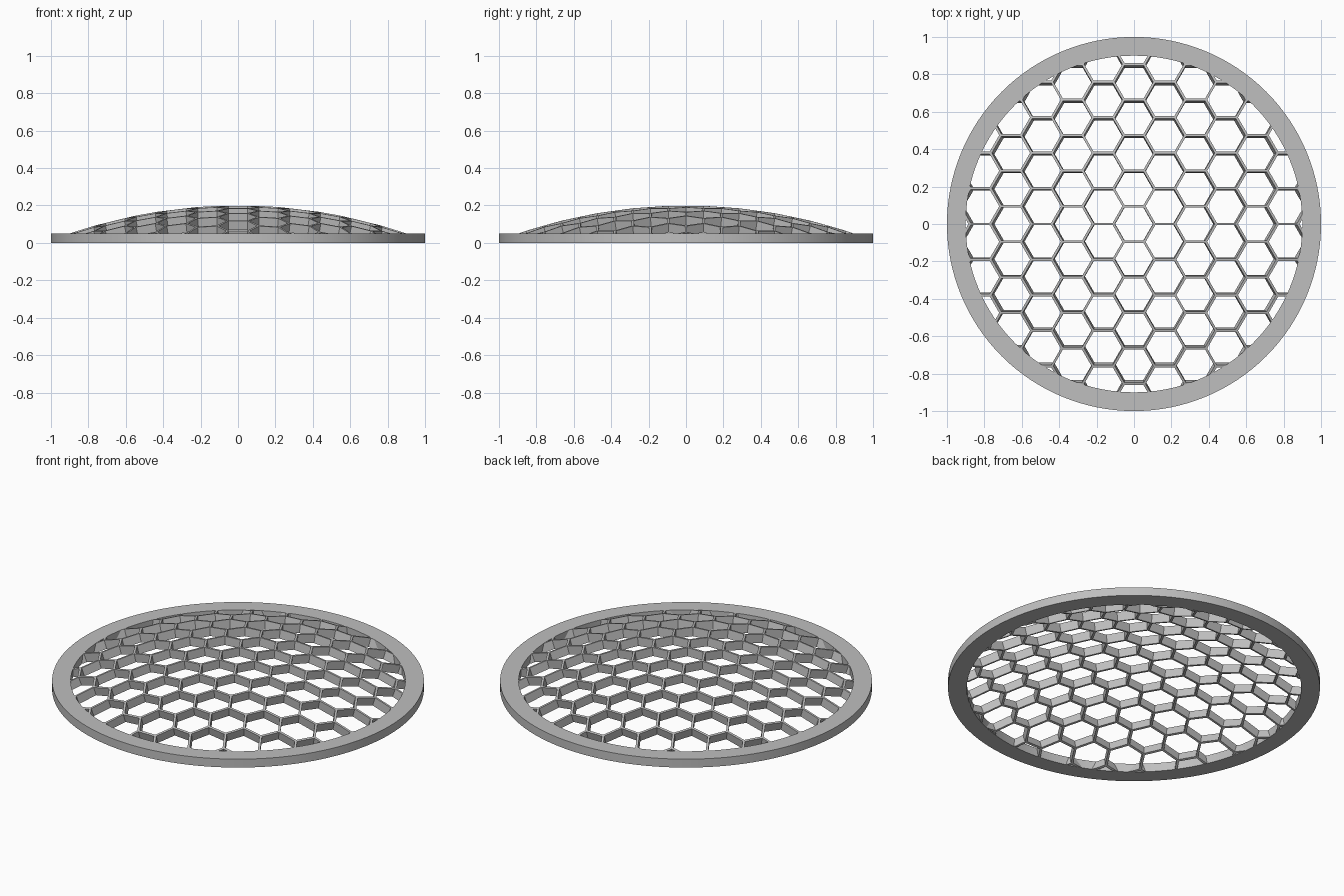
import bpy, bmesh, math
from mathutils import Vector, Matrix

if "Cube" in bpy.data.objects:
    bpy.data.objects.remove(bpy.data.objects["Cube"])

INNER, OUTER, RIM_H = 0.9, 1.0, 0.05      # rim
PITCH, WALL, DEPTH = 0.19, 0.013, 0.05    # honeycomb
TOP = 0.2
RISE = TOP - RIM_H
RADIUS = (INNER ** 2 + RISE ** 2) / (2 * RISE)
CENTRE = Vector((0, 0, TOP - RADIUS))

grey = bpy.data.materials.new("metal grey")
grey.use_nodes = True
colour = (0.52, 0.52, 0.52, 1)
grey.diffuse_color = colour
grey.node_tree.nodes["Principled BSDF"].inputs["Base Color"].default_value = colour


def make_object(name, bm):
    bmesh.ops.recalc_face_normals(bm, faces=bm.faces)
    mesh = bpy.data.meshes.new(name)
    bm.to_mesh(mesh)
    bm.free()
    mesh.materials.append(grey)
    obj = bpy.data.objects.new(name, mesh)
    bpy.context.collection.objects.link(obj)
    return obj


# Rim: a square profile spun around z
bm = bmesh.new()
profile = [bm.verts.new((r, 0, z)) for r, z in
           ((INNER, 0), (OUTER, 0), (OUTER, RIM_H), (INNER, RIM_H))]
edges = [bm.edges.new((profile[i], profile[i - 1])) for i in range(4)]
bmesh.ops.spin(bm, geom=profile + edges, axis=(0, 0, 1), cent=(0, 0, 0),
               angle=math.tau, steps=128, use_merge=True)
bmesh.ops.remove_doubles(bm, verts=bm.verts, dist=1e-5)
rim = make_object("rim", bm)
bpy.ops.object.select_all(action='DESELECT')
rim.select_set(True)
bpy.context.view_layer.objects.active = rim
bpy.ops.object.shade_smooth_by_angle(angle=math.radians(30))

# Honeycomb: a flat web of hexagon frames
bm = bmesh.new()
side = PITCH / math.sqrt(3)
inner_side = side - WALL / math.sqrt(3)
for col in range(-7, 8):
    for row in range(-7, 8):
        cx, cy = col * side * 1.5, (row + (col % 2) / 2) * PITCH
        if math.hypot(cx, cy) > INNER + PITCH:
            continue
        rings = [[bm.verts.new((cx + r * math.cos(k * math.pi / 3),
                                cy + r * math.sin(k * math.pi / 3), 0))
                  for k in range(6)] for r in (side, inner_side)]
        for k in range(6):
            bm.faces.new((rings[0][k - 1], rings[0][k], rings[1][k], rings[1][k - 1]))
bmesh.ops.remove_doubles(bm, verts=bm.verts, dist=1e-4)

# Lift the web onto the dome, then thicken it towards the dome's centre
for v in bm.verts:
    v.co.z = CENTRE.z + math.sqrt(RADIUS ** 2 - v.co.x ** 2 - v.co.y ** 2)
result = bmesh.ops.extrude_face_region(bm, geom=bm.faces[:])
for v in result["geom"]:
    if isinstance(v, bmesh.types.BMVert):
        v.co = CENTRE + (v.co - CENTRE) * (1 - DEPTH / RADIUS)
grille = make_object("honeycomb_grille", bm)

# Trim the grille to the opening of the rim
bm = bmesh.new()
bmesh.ops.create_cone(bm, cap_ends=True, segments=128, radius1=INNER + 0.003,
                      radius2=INNER + 0.003, depth=0.4,
                      matrix=Matrix.Translation((0, 0, 0.2005)))
cutter = make_object("grille_cutter", bm)
cutter.hide_render = True
trim = grille.modifiers.new("trim", 'BOOLEAN')
trim.operation = 'INTERSECT'
trim.solver = 'EXACT'
trim.object = cutter
bpy.context.view_layer.objects.active = grille
bpy.ops.object.modifier_apply(modifier="trim")
bpy.data.objects.remove(cutter)
